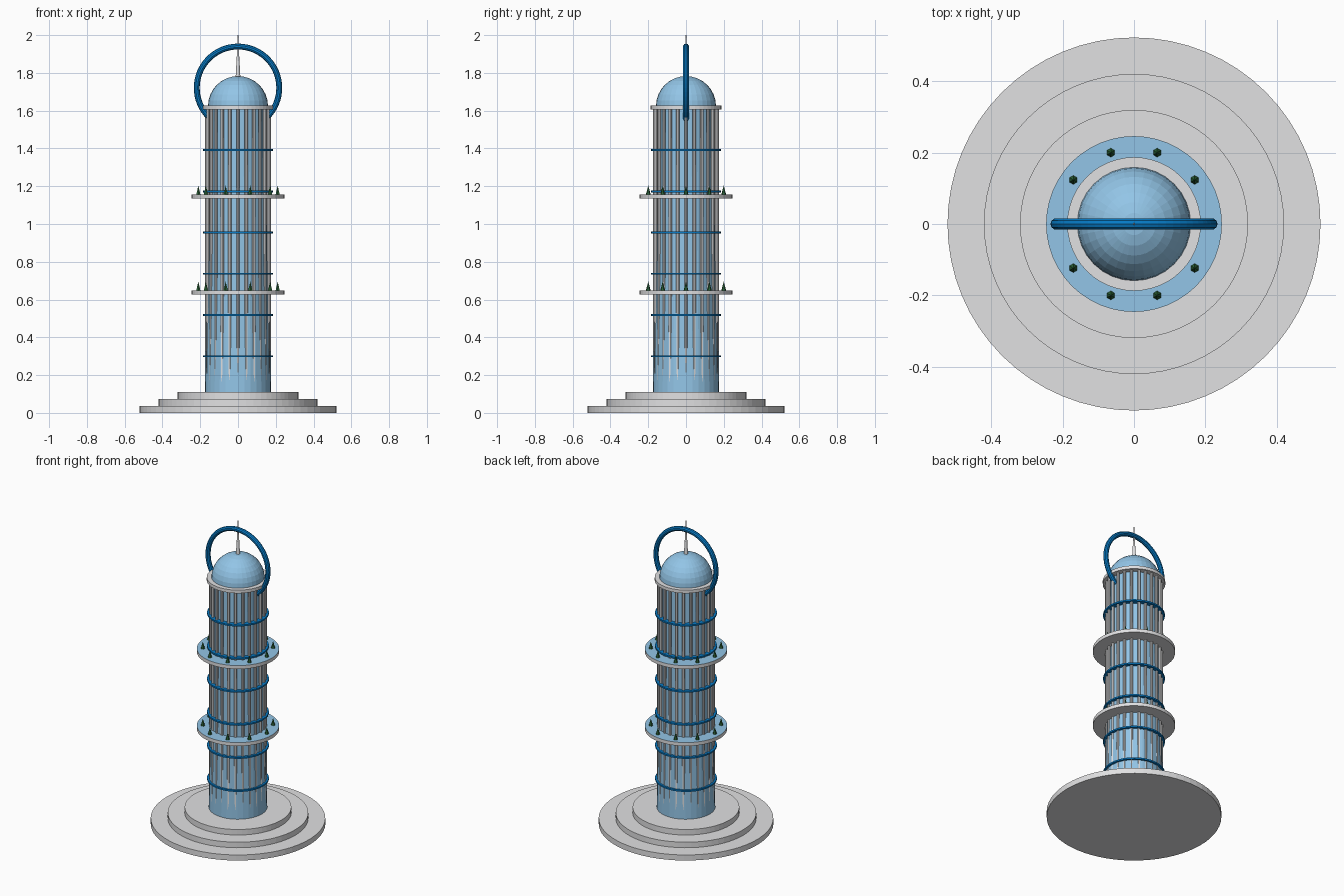
import bpy
import math

if "Cube" in bpy.data.objects:
    bpy.data.objects.remove(bpy.data.objects["Cube"])


def material(name, rgb):
    m = bpy.data.materials.new(name)
    m.diffuse_color = (*rgb, 1)
    m.use_nodes = True
    m.node_tree.nodes["Principled BSDF"].inputs["Base Color"].default_value = m.diffuse_color
    return m


GREY = material("pale_grey", (0.75, 0.75, 0.76))
GLASS = material("light_blue", (0.29, 0.56, 0.80))
BLUE = material("deep_blue", (0.002, 0.2, 0.57))
GREEN = material("dark_green", (0.025, 0.13, 0.04))


def finish(name, mat):
    ob = bpy.context.object
    ob.name = name
    ob.data.materials.append(mat)
    return ob


def cone(name, r1, r2, z0, z1, mat, sides=48, x=0, y=0):
    bpy.ops.mesh.primitive_cone_add(vertices=sides, radius1=r1, radius2=r2, depth=z1 - z0,
                                    location=(x, y, (z0 + z1) / 2))
    return finish(name, mat)


# Stepped plinth
for i, r in enumerate((0.522, 0.42, 0.319)):
    cone(f"plinth_step_{i + 1}", r, r, i * 0.0367, (i + 1) * 0.0367, GREY, 64)

# Tapering glass core and the upright ribs around it
cone("tower_core", 0.175, 0.15, 0.11, 1.615, GLASS, 32)
for i in range(24):
    a = math.tau * i / 24
    cone(f"rib_{i + 1}", 0.009, 0.009, 0.11, 1.612, GREY, 8,
         0.1647 * math.cos(a), 0.1647 * math.sin(a))

# Thin horizontal bands
for i in range(6):
    z = 0.3 + 0.2182 * i
    cone(f"band_{i + 1}", 0.1845, 0.1845, z - 0.005, z + 0.005, BLUE)

# Garden decks: grey slab, blue top surface, ring of small trees
for d, z in enumerate((0.626, 1.134)):
    top = z + 0.023
    deck = cone(f"deck_{d + 1}", 0.246, 0.246, z, top, GREY, 48)
    deck.data.materials.append(GLASS)
    for p in deck.data.polygons:
        p.material_index = 1 if p.normal.z > 0.5 else 0
    for i in range(10):
        a = math.tau * i / 10
        cone(f"tree_{d + 1}_{i + 1}", 0.0125, 0, top, top + 0.046, GREEN, 6,
             0.21 * math.cos(a), 0.21 * math.sin(a))

# Cap plate
cone("cap_plate", 0.187, 0.187, 1.606, 1.627, GREY, 48)

# Dome: upper half of a sphere
bpy.ops.mesh.primitive_uv_sphere_add(segments=32, ring_count=16, radius=0.159, location=(0, 0, 1.624))
dome = finish("dome", GLASS)
for v in dome.data.vertices:
    v.co.z = max(v.co.z, 0) if v.co.z > -0.001 else -0.004

# Spire and needle
cone("spire", 0.013, 0.0035, 1.77, 1.945, GREY, 12)
cone("needle", 0.003, 0.0015, 1.94, 2.0, GREY, 8)

# Large upright hoop passing through the tower head
bpy.ops.mesh.primitive_torus_add(major_radius=0.2185, minor_radius=0.0155, major_segments=64,
                                 minor_segments=10, location=(0, 0, 1.721),
                                 rotation=(math.pi / 2, 0, 0))
finish("hoop", BLUE)
